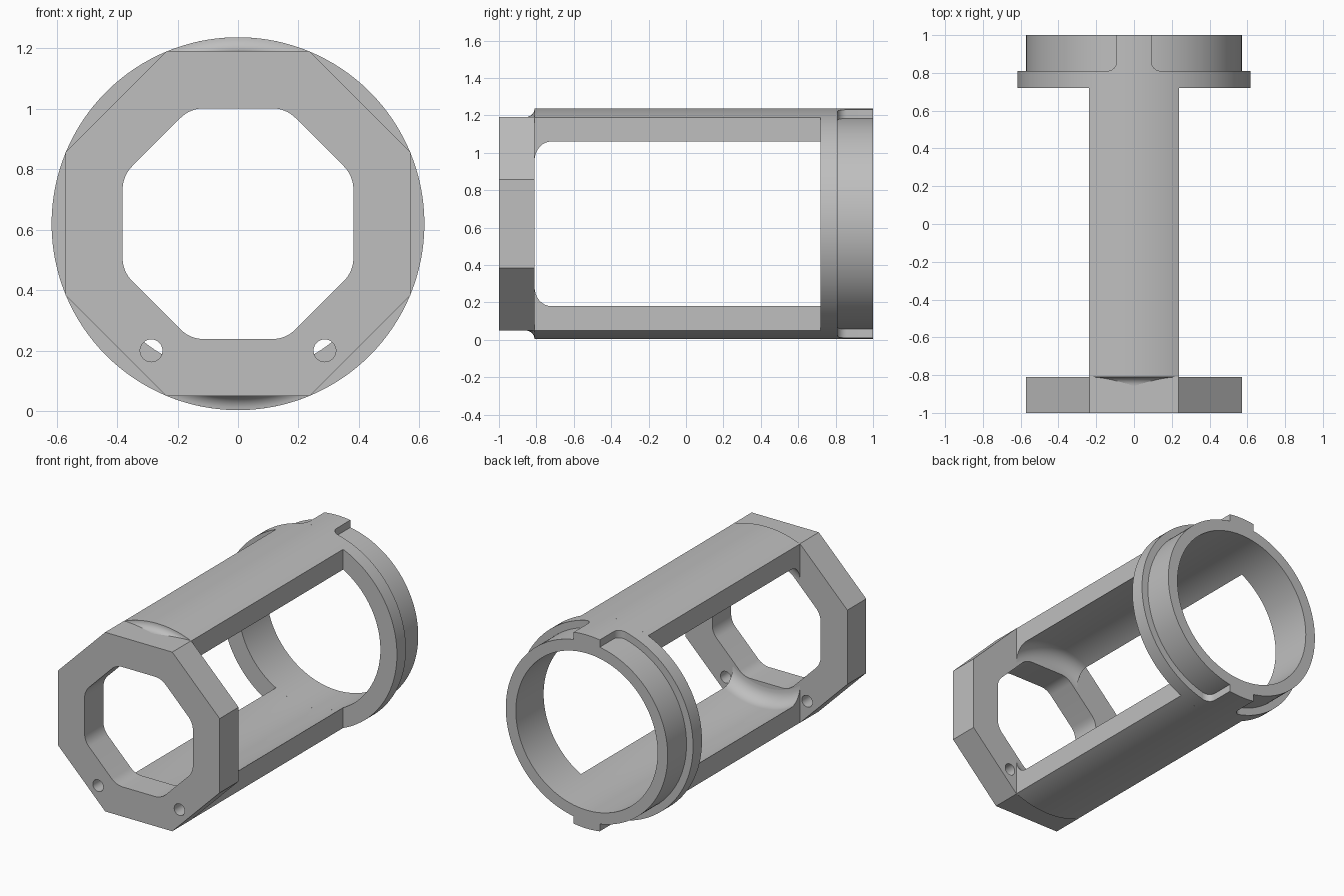
import bpy, bmesh
from math import sin, cos, pi, sqrt, radians, tan
from mathutils import Vector

if "Cube" in bpy.data.objects:
    bpy.data.objects.remove(bpy.data.objects["Cube"])

ZC = 0.62          # height of the tube axis
R_OUT = 0.617      # collar and rail radius
R_STEP = 0.571     # spigot radius and outer octagon apothem
R_BORE = 0.50
RAIL_W = 0.237     # half width of a rail

grey = bpy.data.materials.new("machined grey")
grey.use_nodes = True
colour = (0.52, 0.52, 0.52, 1)
grey.diffuse_color = colour
grey.node_tree.nodes["Principled BSDF"].inputs["Base Color"].default_value = colour


def finish(name, bm):
    bmesh.ops.remove_doubles(bm, verts=bm.verts, dist=1e-5)
    bmesh.ops.recalc_face_normals(bm, faces=bm.faces)
    mesh = bpy.data.meshes.new(name)
    bm.to_mesh(mesh)
    bm.free()
    mesh.materials.append(grey)
    obj = bpy.data.objects.new(name, mesh)
    bpy.context.collection.objects.link(obj)
    bpy.ops.object.select_all(action='DESELECT')
    obj.select_set(True)
    bpy.context.view_layer.objects.active = obj
    bpy.ops.object.shade_smooth_by_angle(angle=radians(30))
    return obj


def loft(bm, loops, closed=False):
    """Bridge a row of equal closed loops, capping the ends unless closed."""
    rings = [[bm.verts.new(p) for p in loop] for loop in loops]
    pairs = list(zip(rings, rings[1:]))
    if closed:
        pairs.append((rings[-1], rings[0]))
    for a, b in pairs:
        for i in range(len(a)):
            j = (i + 1) % len(a)
            bm.faces.new((a[i], a[j], b[j], b[i]))
    if not closed:
        bm.faces.new(rings[0])
        bm.faces.new(rings[-1])


def arc_bar(name, stations, side, steps=24):
    """Bar with curved top and bottom and upright sides: (y, half width, outer r, inner r)."""
    def section(y, w, ro, ri):
        xs = [w * (2 * i / steps - 1) for i in range(steps + 1)]
        outer = [(x, y, ZC + side * sqrt(ro * ro - x * x)) for x in xs]
        inner = [(x, y, ZC + side * sqrt(ri * ri - x * x)) for x in reversed(xs)]
        return outer + inner
    bm = bmesh.new()
    loft(bm, [section(*s) for s in stations])
    return finish(name, bm)


def octagon(apothem):
    r = apothem / cos(pi / 8)
    return [Vector((r * cos(pi / 8 + k * pi / 4), r * sin(pi / 8 + k * pi / 4))) for k in range(8)]


def rounded_octagon(apothem, fillet, steps=8):
    points = []
    for k in range(8):
        mid = pi / 8 + k * pi / 4
        reach = (apothem - fillet) / cos(pi / 8)
        for i in range(steps + 1):
            a = mid - pi / 8 + pi / 4 * i / steps
            points.append((reach * cos(mid) + fillet * cos(a), reach * sin(mid) + fillet * sin(a)))
    return points


def circle(x, y, r, n=32):
    return [(x + r * cos(2 * pi * i / n), y + r * sin(2 * pi * i / n)) for i in range(n)]


# Octagonal front plate with rounded opening and two bolt holes
outlines = [octagon(R_STEP), rounded_octagon(0.382, 0.11)]
outlines += [circle(s * 0.287, 0.2 - ZC, 0.037) for s in (-1, 1)]
curve = bpy.data.curves.new("plate_outline", 'CURVE')
curve.dimensions = '2D'
curve.fill_mode = 'BOTH'
curve.extrude = 0.095
for outline in outlines:
    spline = curve.splines.new('POLY')
    spline.points.add(len(outline) - 1)
    for point, (x, y) in zip(spline.points, outline):
        point.co = (x, y, 0, 1)
    spline.use_cyclic_u = True
helper = bpy.data.objects.new("plate_outline", curve)
bpy.context.collection.objects.link(helper)
bpy.context.view_layer.update()
flat = bpy.data.meshes.new_from_object(helper.evaluated_get(bpy.context.evaluated_depsgraph_get()))
bpy.data.objects.remove(helper)
bm = bmesh.new()
bm.from_mesh(flat)
bpy.data.meshes.remove(flat)
for v in bm.verts:
    x, y, z = v.co
    v.co = (x, z - 0.905, y + ZC)
finish("front_plate", bm)

# Stepped rear ring: wide collar, then narrower spigot
profile = [(0.72, R_BORE), (0.72, R_OUT), (0.81, R_OUT), (0.81, R_STEP), (1, R_STEP), (1, R_BORE)]
bm = bmesh.new()
SEG = 128
loft(bm, [[(r * cos(2 * pi * k / SEG), y, ZC + r * sin(2 * pi * k / SEG)) for y, r in profile]
          for k in range(SEG)], closed=True)
finish("rear_ring", bm)

# Rails, with a hollow fillet outside the plate and another inside the bore
quarter = [pi / 2 * i / 8 for i in range(9)]
lip = R_OUT - R_STEP
rail = [(-0.81 - lip * (1 - sin(a)), RAIL_W, R_OUT - lip * cos(a), 0.41) for a in quarter]
rail = [(-0.81 - lip + lip * sin(a), RAIL_W, R_STEP + lip * (1 - cos(a)), 0.41) for a in quarter]
rail += [(-0.72 - 0.09 * cos(a), RAIL_W, R_OUT, 0.41 + 0.09 * sin(a)) for a in quarter[1:]]
rail.append((0.72, RAIL_W, R_OUT, R_BORE))

# Locating tabs on the spigot, flaring into the collar
flare = 0.05
tab = [(0.81 + flare * (1 - cos(a)), 0.092 + flare * (1 - sin(a)), R_OUT, 0.565) for a in quarter]
tab.append((1, 0.092, R_OUT, 0.565))

for label, side in (("top", 1), ("bottom", -1)):
    arc_bar(label + "_rail", rail, side)
    arc_bar(label + "_tab", tab, side)
